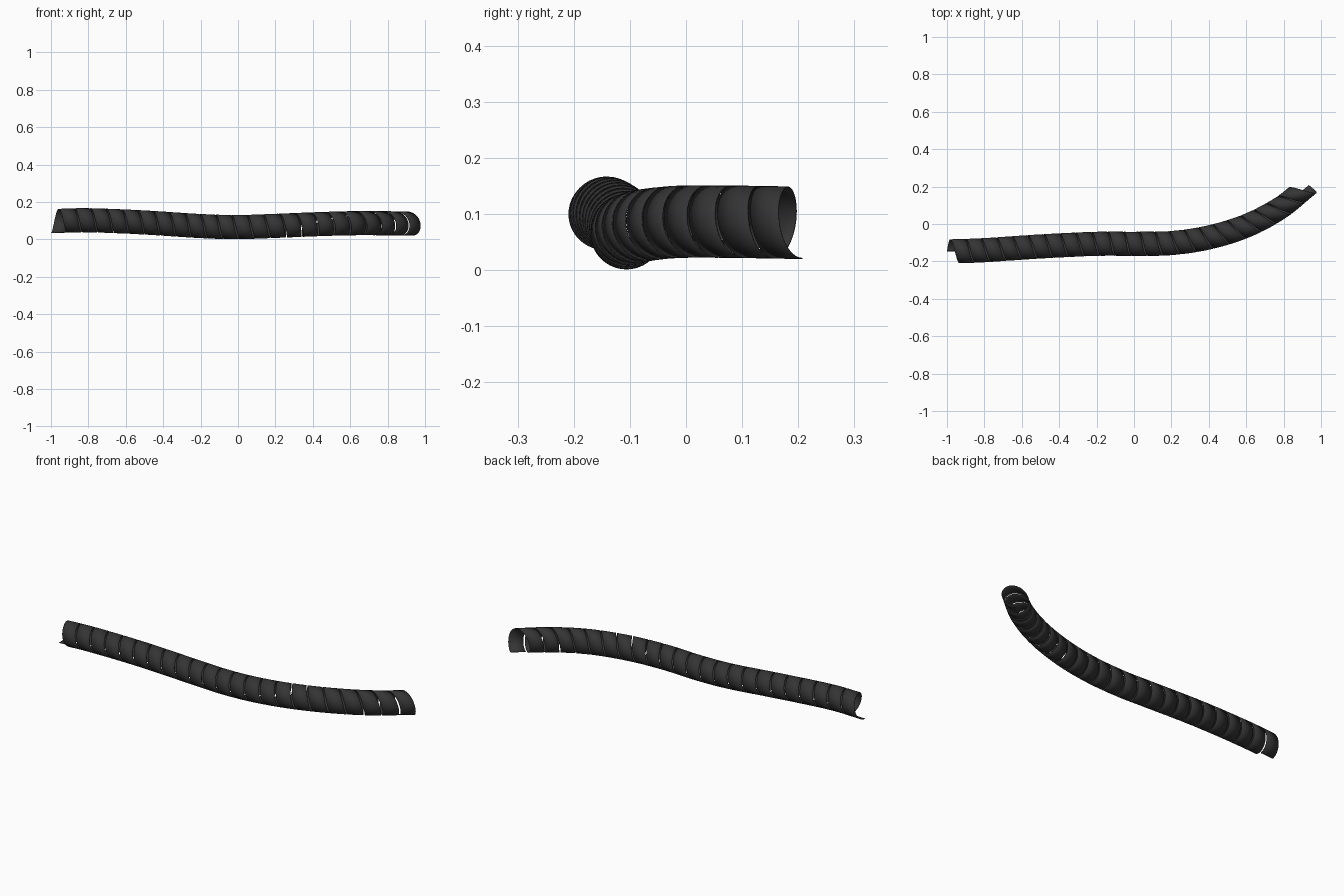
import bpy, math
from mathutils import Vector

if "Cube" in bpy.data.objects:
    bpy.data.objects.remove(bpy.data.objects["Cube"])

R, STRIP, TURNS, STEPS = 0.0635, 0.077, 23, 40

# Centre line of the gently bent bundle
KNOTS = [Vector(p) for p in [
    (-1.0, -0.147, 0.097), (-0.8, -0.140, 0.102), (-0.5, -0.120, 0.090),
    (-0.2, -0.106, 0.071), (0.0, -0.106, 0.0655), (0.2, -0.102, 0.072),
    (0.4, -0.072, 0.080), (0.6, -0.010, 0.086), (0.78, 0.085, 0.086),
    (0.935, 0.208, 0.084)]]


def catmull(a, b, c, d, t):
    return 0.5 * (2 * b + (c - a) * t + (2 * a - 5 * b + 4 * c - d) * t * t
                  + (3 * b - a - 3 * c + d) * t ** 3)


ext = [2 * KNOTS[0] - KNOTS[1]] + KNOTS + [2 * KNOTS[-1] - KNOTS[-2]]
path = [catmull(*ext[i:i + 4], k / 40) for i in range(len(KNOTS) - 1) for k in range(40)]
path.append(KNOTS[-1])
dist = [0.0]
for a, b in zip(path, path[1:]):
    dist.append(dist[-1] + (b - a).length)
LENGTH = dist[-1]


def centre(s):
    s = min(max(s, 0.0), LENGTH)
    i = 0
    while i < len(dist) - 2 and dist[i + 1] < s:
        i += 1
    return path[i].lerp(path[i + 1], (s - dist[i]) / (dist[i + 1] - dist[i]))


def ring_point(s, ang):
    # Rings lean further than the path where it bends
    d = centre(s + 0.03) - centre(s - 0.03)
    phi = 1.6 * math.atan2(d.y, d.x)
    side = Vector((-math.sin(phi), math.cos(phi), 0))
    return centre(s) + R * (side * math.sin(ang) - Vector((0, 0, 1)) * math.cos(ang))


# Helical strip: starts underneath, climbs the back, crosses the top to the front
verts, faces = [], []
N, ACROSS = TURNS * STEPS, 3
for i in range(N + 1):
    s = (LENGTH - STRIP) * i / N
    ang = 2 * math.pi * i / STEPS
    for j in range(ACROSS):
        verts.append(ring_point(s + STRIP * j / (ACROSS - 1), ang))
for i in range(N):
    for j in range(ACROSS - 1):
        a = i * ACROSS + j
        faces.append((a, a + 1, a + ACROSS + 1, a + ACROSS))

mesh = bpy.data.meshes.new("spiral_wrap")
mesh.from_pydata(verts, [], faces)
mesh.update()
wrap = bpy.data.objects.new("spiral_wrap", mesh)
bpy.context.collection.objects.link(wrap)

# Thin plastic wall
solid = wrap.modifiers.new("wall", 'SOLIDIFY')
solid.thickness = 0.002
solid.offset = 0

mat = bpy.data.materials.new("black_plastic")
mat.diffuse_color = (0.035, 0.035, 0.035, 1)
mat.use_nodes = True
mat.node_tree.nodes["Principled BSDF"].inputs["Base Color"].default_value = mat.diffuse_color
mesh.materials.append(mat)

bpy.context.view_layer.objects.active = wrap
wrap.select_set(True)
bpy.ops.object.shade_smooth_by_angle(angle=math.radians(35))
